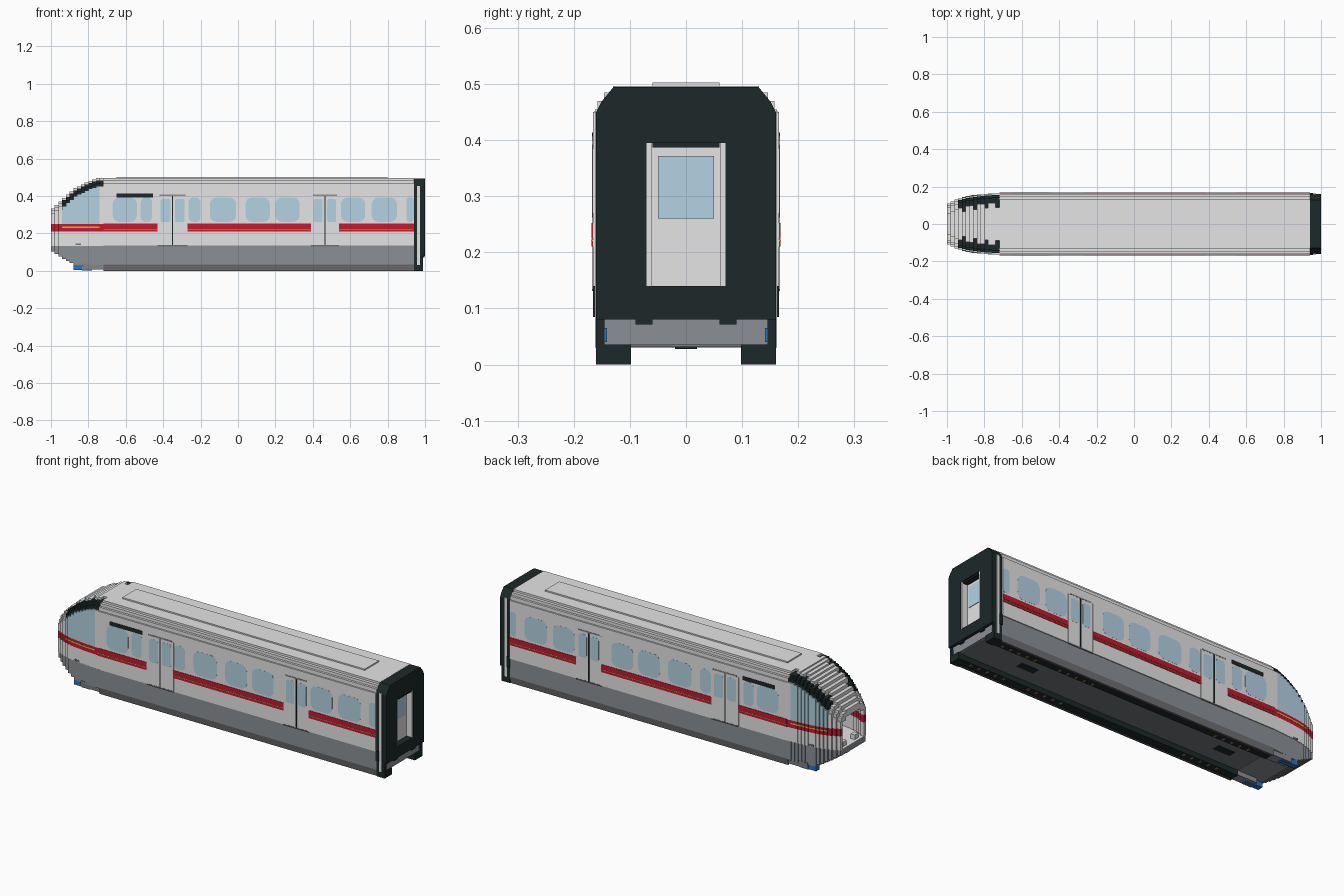
import bpy, bmesh, math

cube = bpy.data.objects.get("Cube")
if cube:
    bpy.data.objects.remove(cube, do_unlink=True)

COLOURS = {
    "light_grey": (0.78, 0.78, 0.79), "mid_grey": (0.26, 0.28, 0.305),
    "dark_grey": (0.16, 0.155, 0.165), "black_green": (0.012, 0.021, 0.021),
    "red": (0.55, 0.01, 0.028), "pale_glass": (0.45, 0.65, 0.77),
    "yellow": (0.75, 0.45, 0.04), "blue": (0.03, 0.17, 0.5),
    "charcoal": (0.18, 0.19, 0.20), "brown": (0.45, 0.17, 0.06),
}
MATS = {}
for key, rgb in COLOURS.items():
    m = bpy.data.materials.new(key)
    m.use_nodes = True
    m.diffuse_color = (*rgb, 1)
    m.node_tree.nodes["Principled BSDF"].inputs["Base Color"].default_value = (*rgb, 1)
    MATS[key] = m

PARTS = {}


def prism(name, mat, outline, axis, a, b):
    """Extrude a flat outline along x (outline is y,z) or along y (outline is x,z)."""
    bm = PARTS.setdefault((name, mat), bmesh.new())

    def place(p, d):
        return (d, p[0], p[1]) if axis == "x" else (p[0], d, p[1])
    va = [bm.verts.new(place(p, a)) for p in outline]
    vb = [bm.verts.new(place(p, b)) for p in outline]
    faces = [bm.faces.new(va), bm.faces.new(vb[::-1])]
    for i in range(len(va)):
        j = (i + 1) % len(va)
        faces.append(bm.faces.new((va[j], va[i], vb[i], vb[j])))
    bmesh.ops.recalc_face_normals(bm, faces=faces)


def box(name, mat, x, y, z):
    prism(name, mat, [(y[0], z[0]), (y[1], z[0]), (y[1], z[1]), (y[0], z[1])], "x", *x)


def side_boxes(name, mat, x, y, z):
    """The same box on both sides of the car."""
    for s in (1, -1):
        box(name, mat, x, sorted((s * y[0], s * y[1])), z)


def rounded(x0, x1, z0, z1, r, steps=4):
    pts = []
    for k, (cx, cz) in enumerate(((x1 - r, z1 - r), (x0 + r, z1 - r),
                                  (x0 + r, z0 + r), (x1 - r, z0 + r))):
        for i in range(steps + 1):
            t = math.pi / 2 * (k + i / steps)
            pts.append((cx + r * math.cos(t), cz + r * math.sin(t)))
    return pts


def lerp(table, x):
    for (xa, va), (xb, vb) in zip(table, table[1:]):
        if x <= xb:
            return va + (vb - va) * (x - xa) / (xb - xa)
    return table[-1][1]


def mirrored(half):
    return half + [(-y, z) for y, z in reversed(half)]


WALL, NOSE, END = 0.166, -0.72, 0.94
FLOOR = 0.135

# Main body with a stepped roof edge
roof_half = [(WALL, FLOOR), (WALL, 0.45), (0.158, 0.45), (0.158, 0.47),
             (0.146, 0.47), (0.146, 0.485), (0.13, 0.485), (0.13, 0.496)]
prism("body", "light_grey", mirrored(roof_half), "x", NOSE, END)
box("roof_plate", "light_grey", (-0.65, 0.8), (-0.06, 0.06), (0.494, 0.503))

# Skirt, side rails and recessed underside
box("skirt", "mid_grey", (NOSE, END), (-0.161, 0.161), (0.035, FLOOR))
box("underfloor", "charcoal", (-0.76, 0.97), (-0.1, 0.1), (0.031, 0.036))
for s in (1, -1):
    prism("side_rails", "dark_grey",
          [(s * 0.148, 0), (s * 0.156, 0), (s * 0.161, 0.035), (s * 0.148, 0.035)],
          "x", NOSE, END)
    prism("front_rails", "mid_grey",
          [(s * 0.1, 0.006), (s * 0.15, 0.006), (s * 0.155, 0.04), (s * 0.1, 0.04)],
          "x", -0.835, NOSE)
side_boxes("inner_rails", "black_green", (NOSE, END), (0.1, 0.149), (0.003, 0.035))
for x in (-0.55, 0.65):
    box("floor_vents", "black_green", (x - 0.05, x + 0.05), (-0.02, 0.02), (0.028, 0.034))
for centre in (-0.5, 0.45, 0.8):
    for i in range(-2, 3):
        x = centre + i * 0.05
        side_boxes("sole_marks", "brown", (x - 0.006, x + 0.006), (0.105, 0.125), (0.002, 0.004))

# Stepped nose: hollow slices that narrow, drop and lift towards the tip
WIDTH = [(-1, 0.105), (-0.95, 0.13), (-0.9, 0.146), (-0.82, 0.157), (-0.72, 0.165)]
TOP = [(-1, 0.325), (-0.93, 0.39), (-0.87, 0.442), (-0.8, 0.478), (-0.75, 0.496)]
BOTTOM = [(-1, 0.11), (-0.94, 0.07), (-0.87, 0.03), (-0.72, 0.03)]
SLICES = 14
step = (NOSE + 1) / SLICES
for i in range(SLICES):
    x0 = -1 + i * step
    xs, mid = (x0, x0 + step), x0 + step / 2
    w, top = lerp(WIDTH, mid), lerp(TOP, mid)
    inner = w - 0.018
    glazed = -0.945 < mid < -0.74
    dark = mid > -0.95
    eave = top - 0.045
    depth = 0.075 if dark and i % 3 == 1 else 0.05
    pillar = "black_green" if dark else "light_grey"
    box("nose_skirt", "mid_grey", xs, (-w * 0.97, w * 0.97), (lerp(BOTTOM, mid), FLOOR - 0.003))
    box("cab_floor", "light_grey", xs, (-w * 0.97, w * 0.97), (FLOOR - 0.003, FLOOR))
    side_boxes("nose_lower_wall", "light_grey", xs, (inner, w), (FLOOR, 0.21))
    side_boxes("nose_stripe", "red", xs, (inner, w), (0.21, 0.25))
    if glazed:
        side_boxes("nose_stripe_line", "yellow", xs, (w, w + 0.001), (0.23, 0.237))
    side_boxes("nose_window" if glazed else "nose_upper_wall",
               "pale_glass" if glazed else "light_grey", xs, (inner, w), (0.25, eave))
    side_boxes("nose_pillar", pillar, xs, (w - 0.022, w - 0.008), (eave - 0.008, top - 0.028))
    side_boxes("nose_pillar_cap", pillar, xs, (w - depth, w - 0.022), (eave - 0.008, top - 0.012))
    box("nose_roof", "light_grey", xs, (depth - w, w - depth), (top - 0.036, top))
side_boxes("cab_consoles", "light_grey", (-0.985, -0.96), (0.035, 0.065), (FLOOR, 0.16))
side_boxes("front_guards", "blue", (-0.88, -0.835), (0.115, 0.145), (0.004, 0.031))
side_boxes("guard_strips", "blue", (-0.835, -0.78), (0.12, 0.145), (0.001, 0.007))
side_boxes("nose_steps", "charcoal", (-0.87, -0.835), (0.15, 0.155), (0.138, 0.146))

# Side windows, stripes, doors and display panels
WINDOWS = [(-0.67, -0.54), (-0.52, -0.46), (-0.265, -0.2), (-0.15, -0.01),
           (0.04, 0.17), (0.2, 0.33), (0.55, 0.68), (0.715, 0.85), (0.9, END)]
DOORS = [(-0.43, -0.27), (0.39, 0.54)]
for s in (1, -1):
    for x0, x1 in WINDOWS:
        r = min(0.035, (x1 - x0) * 0.4)
        prism("side_windows", "pale_glass", rounded(x0, x1, 0.262, 0.392, r), "y",
              s * (WALL - 0.003), s * (WALL + 0.0005))
for x0, x1 in [(NOSE, -0.43), (-0.27, 0.39), (0.54, END)]:
    for z in ((0.21, 0.2205), (0.225, 0.252)):
        side_boxes("side_stripe", "red", (x0, x1), (WALL - 0.002, WALL + 0.002), z)
    side_boxes("stripe_pinline", "yellow", (x0, x1), (WALL - 0.002, WALL + 0.003), (0.2205, 0.2225))
for x0, x1 in DOORS:
    mid = (x0 + x1) / 2
    side_boxes("doors", "light_grey", (x0, x1), (WALL - 0.002, WALL + 0.0005), (FLOOR, 0.4))
    side_boxes("door_header", "mid_grey", (x0 + 0.01, x1 - 0.01), (WALL, WALL + 0.0015), (0.4, 0.407))
    side_boxes("door_sill", "dark_grey", (x0, x1), (WALL - 0.002, WALL + 0.0015), (0.131, 0.138))
    for x in (x0, x1):
        side_boxes("door_edges", "light_grey", (x - 0.002, x + 0.002), (WALL, WALL + 0.0015), (FLOOR, 0.4))
    side_boxes("door_seam", "black_green", (mid - 0.003, mid + 0.003), (WALL, WALL + 0.0015), (FLOOR, 0.4))
    for a, b in ((x0 + 0.015, mid - 0.012), (mid + 0.012, x1 - 0.015)):
        for s in (1, -1):
            prism("door_windows", "pale_glass", rounded(a, b, 0.26, 0.385, 0.012), "y",
                  s * WALL, s * (WALL + 0.001))
side_boxes("display_panel", "black_green", (-0.65, -0.455), (WALL, WALL + 0.0015), (0.393, 0.414))

# Dark gangway frame with its recessed door
arch = [(0.07, 0.08), (0.16, 0.08), (0.16, 0.45), (0.151, 0.468), (0.129, 0.495)]
opening = [(-0.07, 0.395), (0.07, 0.395)]
prism("gangway_frame", "black_green", mirrored(arch) + opening, "x", END, 1.0)
box("gangway_sill", "black_green", (END, 1.0), (-0.07, 0.07), (0.08, 0.14))
side_boxes("gangway_flange", "black_green", (END, 0.957), (0.15, 0.166), (0.085, 0.14))
side_boxes("gangway_trim", "light_grey", (0.958, 0.973), (0.155, 0.162), (0.03, 0.455))
box("end_door", "light_grey", (END, 0.965), (-0.07, 0.07), (0.14, 0.395))
box("end_door_window", "pale_glass", (0.965, 0.968), (-0.05, 0.05), (0.26, 0.372))
box("end_door_header", "black_green", (0.965, 0.995), (-0.06, 0.06), (0.387, 0.396))
side_boxes("end_door_posts", "light_grey", (0.965, 0.998), (0.061, 0.07), (0.14, 0.395))
box("end_beam", "mid_grey", (END, 0.985), (-0.145, 0.145), (0.035, 0.08))
side_boxes("end_feet", "black_green", (END, 0.99), (0.098, 0.16), (0, 0.036))
side_boxes("end_corners", "black_green", (END, 0.99), (0.145, 0.16), (0.035, 0.08))
side_boxes("end_buffers", "black_green", (0.96, 0.998), (0.06, 0.09), (0.071, 0.081))
side_boxes("end_cables", "blue", (0.985, 0.988), (0.141, 0.145), (0.04, 0.065))

# Turn every collected part into an object
for (name, mat), bm in PARTS.items():
    mesh = bpy.data.meshes.new(name)
    bm.to_mesh(mesh)
    bm.free()
    mesh.materials.append(MATS[mat])
    bpy.context.collection.objects.link(bpy.data.objects.new(name, mesh))
